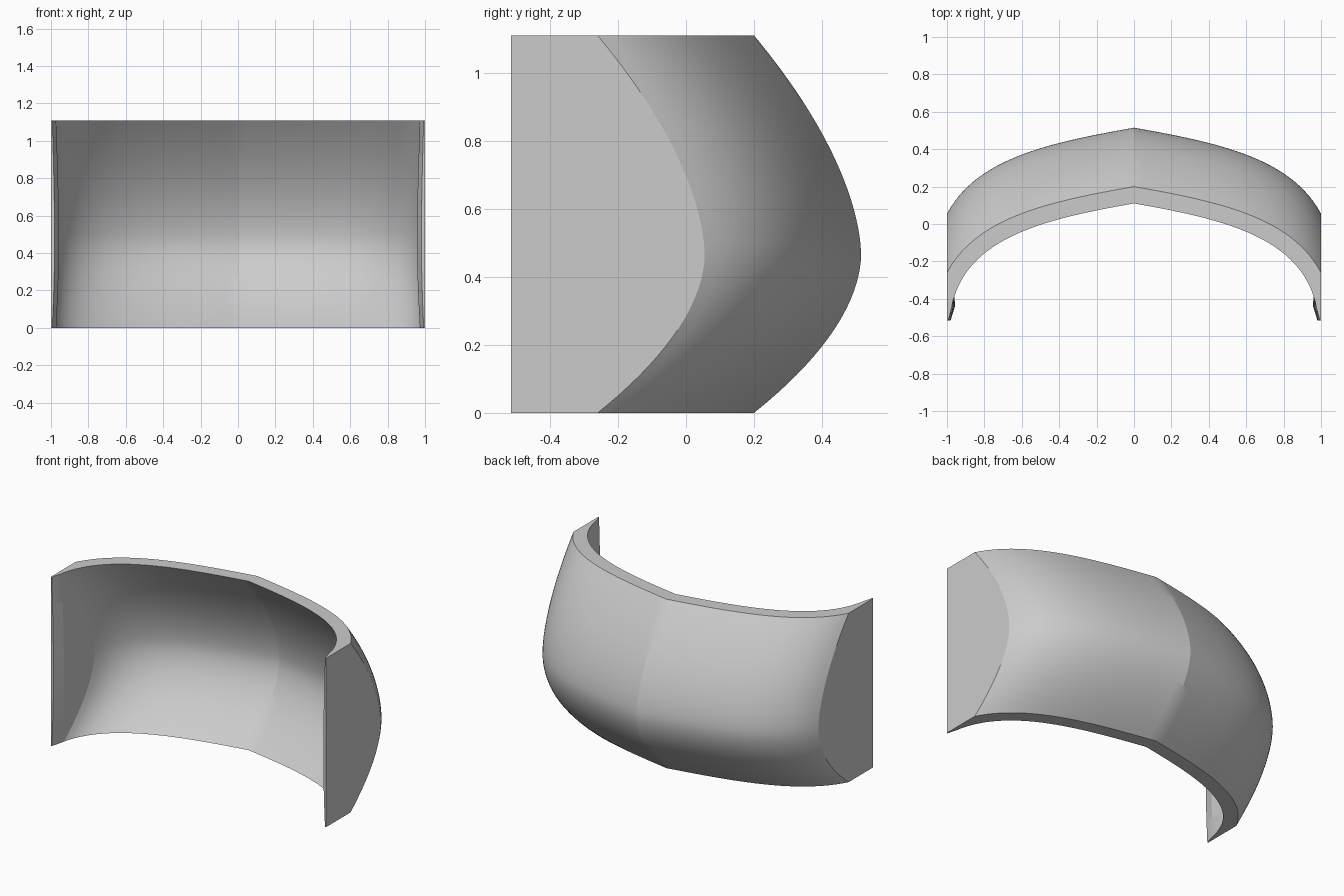
import bpy
import bmesh
import math
from mathutils import Vector
from mathutils.geometry import interpolate_bezier

cube = bpy.data.objects.get("Cube")
if cube:
    bpy.data.objects.remove(cube, do_unlink=True)

HEIGHT, BELLY, BULGE, FRONT = 1.11, 0.466, 0.315, -0.515
STEPS, ROWS = 28, 40


def half_curve(*points):
    """Plan curve from the centre crease to the left end."""
    return interpolate_bezier(*[Vector((x, y, 0)) for x, y in points], STEPS)


outer_plan = half_curve((0, 0.2), (0.45, 0.12), (0.84, 0.04), (1, -0.26))
inner_plan = half_curve((0, 0.11), (0.45, 0.03), (0.88, -0.06), (0.97, -0.42))


def bulge(z):
    """Backward push of the wall, greatest at the belly height."""
    if z > BELLY:
        t, power = (z - BELLY) / (HEIGHT - BELLY), 1.7
    else:
        t, power = (BELLY - z) / BELLY, 1.85
    return BULGE * (1 - t ** power)


def mirrored(half):
    return [(-x, y) for x, y in reversed(half[1:])] + half


def section(z):
    """Outer and inner wall outlines at one height, trimmed flat at the ends."""
    g = bulge(z)
    outer = [(p.x, p.y + g) for p in outer_plan]
    outer += [(1, -0.44), (1, FRONT)]
    inner = [(p.x, p.y + g) for p in inner_plan]
    inner += [(0.973 - 0.05 * g, -0.44), (0.993 - 0.04 * g, FRONT)]
    return mirrored(outer), mirrored(inner)


# Curved wall: stacked closed sections joined by quads
bm = bmesh.new()
rings = []
for r in range(ROWS + 1):
    z = HEIGHT * r / ROWS
    outer, inner = section(z)
    rings.append([bm.verts.new((x, y, z)) for x, y in outer + inner[::-1]])

count = len(rings[0])
for low, high in zip(rings, rings[1:]):
    for i in range(count):
        j = (i + 1) % count
        bm.faces.new((low[i], low[j], high[j], high[i]))

# Flat top and bottom rims
for ring in (rings[0], rings[-1]):
    for i in range(count // 2 - 1):
        bm.faces.new((ring[i], ring[i + 1], ring[-2 - i], ring[-1 - i]))

bmesh.ops.recalc_face_normals(bm, faces=bm.faces)
mesh = bpy.data.meshes.new("curved_wall")
bm.to_mesh(mesh)
bm.free()
wall = bpy.data.objects.new("curved_wall", mesh)
bpy.context.collection.objects.link(wall)

# Plain grey finish
grey = bpy.data.materials.new("light_grey")
grey.use_nodes = True
color = (0.6, 0.6, 0.6, 1)
grey.diffuse_color = color
grey.node_tree.nodes["Principled BSDF"].inputs["Base Color"].default_value = color
mesh.materials.append(grey)

# Smooth curves, with the centre crease and rims kept sharp
bpy.ops.object.select_all(action="DESELECT")
wall.select_set(True)
bpy.context.view_layer.objects.active = wall
bpy.ops.object.shade_smooth_by_angle(angle=math.radians(17))
